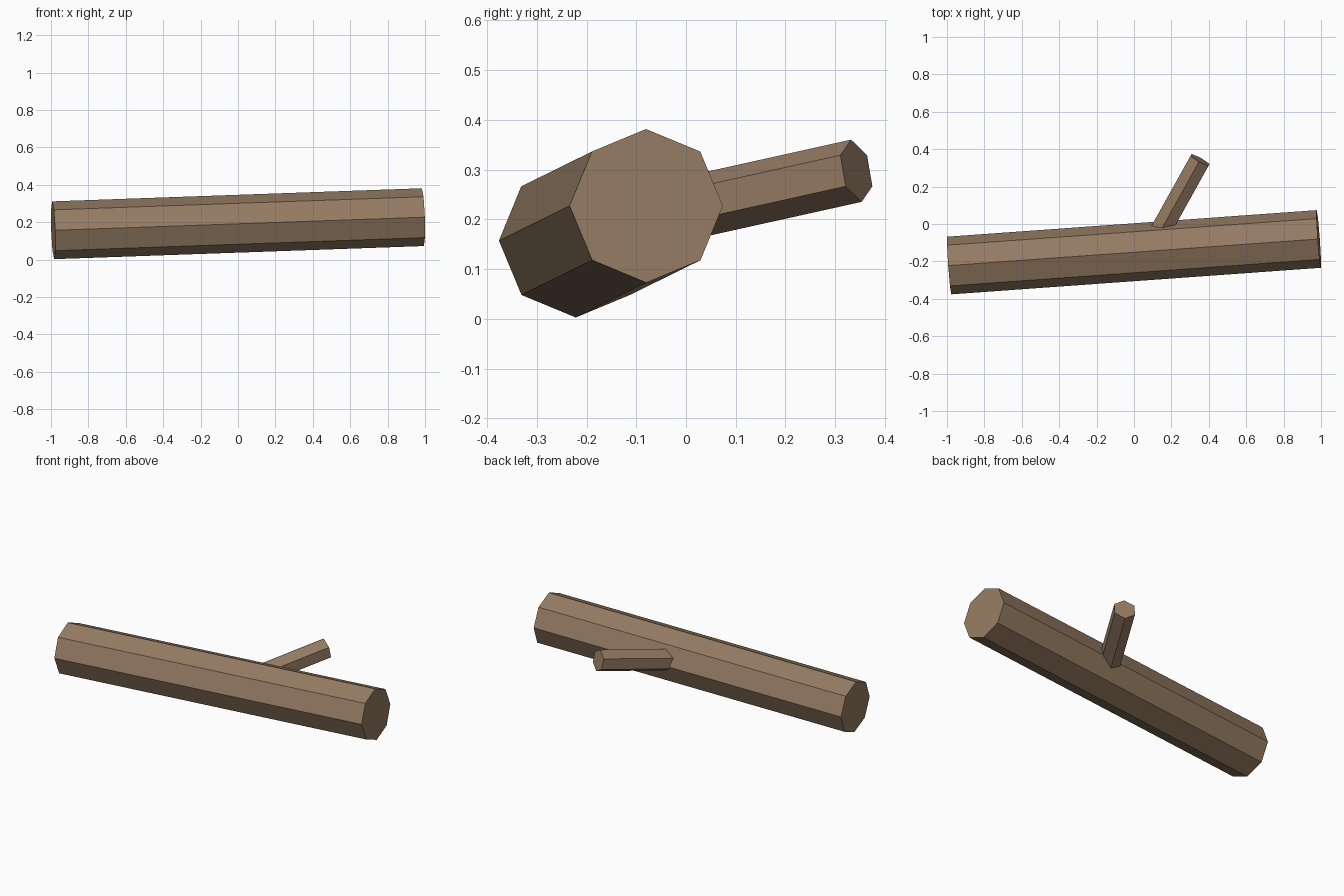
import bpy, bmesh
from math import cos, sin, tau
from mathutils import Vector

if "Cube" in bpy.data.objects:
    bpy.data.objects.remove(bpy.data.objects["Cube"])

bark = bpy.data.materials.new("bark")
bark.diffuse_color = (0.30, 0.20, 0.125, 1)
bark.use_nodes = True
bark.node_tree.nodes["Principled BSDF"].inputs["Base Color"].default_value = bark.diffuse_color


def prism(name, start, end, radius, sides):
    """Capped straight prism between two points, one edge facing up."""
    start, end = Vector(start), Vector(end)
    axis = (end - start).normalized()
    side = Vector((0, 0, 1)).cross(axis).normalized()
    up = axis.cross(side)
    bm = bmesh.new()
    rings = []
    for centre in (start, end):
        rings.append([bm.verts.new(centre + radius * (up * cos(i * tau / sides) + side * sin(i * tau / sides)))
                      for i in range(sides)])
    a, b = rings
    for i in range(sides):
        j = (i + 1) % sides
        bm.faces.new((a[i], a[j], b[j], b[i]))
    bm.faces.new(a)
    bm.faces.new(b)
    bmesh.ops.recalc_face_normals(bm, faces=bm.faces)
    mesh = bpy.data.meshes.new(name)
    bm.to_mesh(mesh)
    bm.free()
    mesh.materials.append(bark)
    obj = bpy.data.objects.new(name, mesh)
    bpy.context.collection.objects.link(obj)
    return obj


# Eight-sided trunk, slightly tilted
prism("log", (-0.988, -0.222, 0.157), (0.988, -0.08, 0.227), 0.1545, 8)
# Six-sided branch stub growing from the middle of the log
prism("branch_stub", (0.08, -0.147, 0.189), (0.353, 0.3425, 0.2975), 0.0637, 6)
